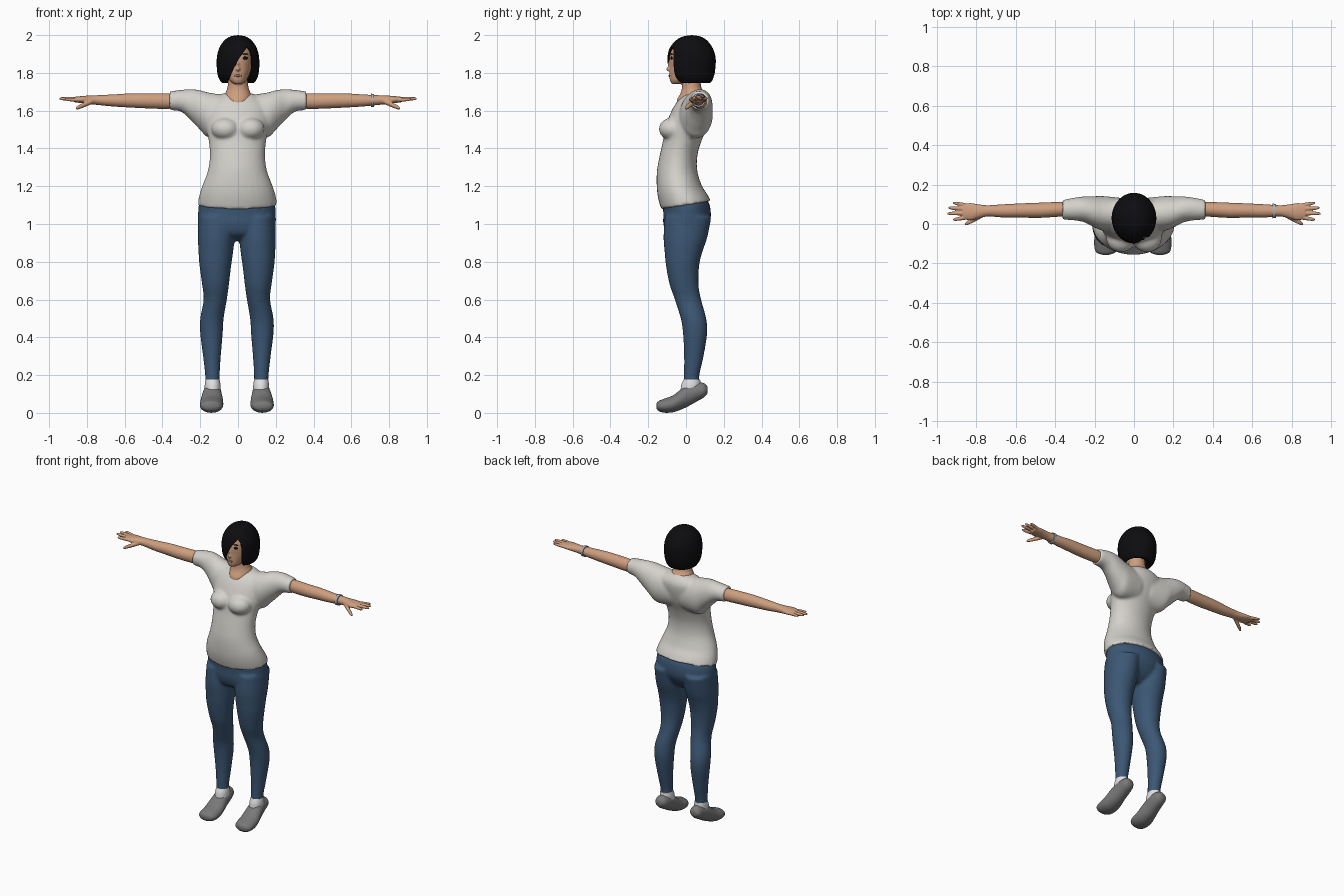
import bpy, bmesh, math
from mathutils import Matrix, Vector


def material(name, rgb):
    m = bpy.data.materials.new(name)
    m.diffuse_color = (*rgb, 1)
    return m


WHITE = material("shirt_white", (0.66, 0.64, 0.60))
DENIM = material("denim_blue", (0.045, 0.095, 0.175))
SKIN = material("skin", (0.62, 0.345, 0.21))
BLACK = material("hair_black", (0.004, 0.004, 0.005))
GREY = material("shoe_grey", (0.19, 0.19, 0.195))
SOCK = material("sock_white", (0.75, 0.75, 0.75))
LIP = material("lip_rose", (0.42, 0.17, 0.12))
STEEL = material("bracelet_silver", (0.42, 0.43, 0.46))


def spline(rings, sub):
    """Smoothly interpolate rows of numbers."""
    out = []
    for i in range(len(rings) - 1):
        p = [rings[max(0, min(len(rings) - 1, i + k))] for k in (-1, 0, 1, 2)]
        for j in range(sub):
            t = j / sub
            out.append([0.5 * (2 * b + (c - a) * t + (2 * a - 5 * b + 4 * c - d) * t * t
                               + (3 * b - a - 3 * c + d) * t ** 3) for a, b, c, d in zip(*p)])
    return out + [list(rings[-1])]


def loft(bm, rings, axis="z", n=32, sx=1, dx=0, sub=4, gap=None):
    """Rings are (position, min, max, min, max) over the two other axes."""
    rows = []
    for t, a0, a1, b0, b1 in spline(rings, sub):
        lo, hi = gap(t, (a1 - a0) / 2) if gap else (0, 2 * math.pi)
        row = []
        for i in range(n + (1 if gap else 0)):
            th = lo + (hi - lo) * i / n
            a = (a0 + a1) / 2 + (a1 - a0) / 2 * math.sin(th)
            b = (b0 + b1) / 2 - (b1 - b0) / 2 * math.cos(th)
            x, y, z = {"z": (a, b, t), "x": (t, a, b), "y": (a, t, b)}[axis]
            row.append(bm.verts.new((x * sx + dx, y, z)))
        rows.append(row)
    for r, s in zip(rows, rows[1:]):
        for i in range(n):
            j = (i + 1) if gap else (i + 1) % n
            bm.faces.new((r[i], r[j], s[j], s[i]))
    if not gap:
        bm.faces.new(rows[0])
        bm.faces.new(rows[-1])


def ball(bm, centre, size):
    bmesh.ops.create_uvsphere(bm, u_segments=24, v_segments=14, radius=1,
                              matrix=Matrix.Translation(centre) @ Matrix.Diagonal((*size, 1)))


def finish(bm, name, mat, voxel=0, smooth=3, thick=0):
    """Make the object, optionally fusing its pieces into one skin."""
    bmesh.ops.remove_doubles(bm, verts=bm.verts, dist=0.00005)
    bmesh.ops.recalc_face_normals(bm, faces=bm.faces)
    me = bpy.data.meshes.new(name)
    bm.to_mesh(me)
    bm.free()
    ob = bpy.data.objects.new(name, me)
    bpy.context.collection.objects.link(ob)
    if thick:
        m = ob.modifiers.new("thickness", "SOLIDIFY")
        m.thickness, m.offset = thick, -1
    if voxel:
        m = ob.modifiers.new("fuse", "REMESH")
        m.mode, m.voxel_size = "VOXEL", voxel
        m = ob.modifiers.new("soften", "SMOOTH")
        m.factor, m.iterations = 0.5, smooth
    if voxel or thick:
        dg = bpy.context.evaluated_depsgraph_get()
        new = bpy.data.meshes.new_from_object(ob.evaluated_get(dg))
        ob.modifiers.clear()
        ob.data = new
    ob.data.materials.clear()
    ob.data.materials.append(mat)
    ob.data.polygons.foreach_set("use_smooth", [True] * len(ob.data.polygons))
    ob.data.set_sharp_from_angle(angle=math.radians(50))
    return ob


def sym(rows):
    return [(z, -r, r, f, b) for z, r, f, b in rows]


OFF = -0.006  # the lower body sits slightly to one side

# Shirt: torso, bust and two flared sleeves fused together
bm = bmesh.new()
loft(bm, sym([(1.10, .211, -.132, .132), (1.15, .203, -.148, .112), (1.20, .187, -.155, .085),
              (1.28, .157, -.154, .06), (1.36, .146, -.14, .06), (1.44, .152, -.122, .082),
              (1.52, .168, -.108, .117), (1.60, .17, -.076, .137), (1.65, .155, -.045, .137),
              (1.685, .095, -.01, .115), (1.70, .03, .02, .09)]), dx=OFF / 2)
for s in (1, -1):
    ball(bm, (s * .066, -.072, 1.503), (.075, .072, .06))
    loft(bm, [(.04, -.04, .13, 1.46, 1.68), (.15, -.035, .141, 1.455, 1.695),
              (.20, -.018, .141, 1.498, 1.708), (.25, .008, .14, 1.55, 1.714),
              (.30, .018, .134, 1.594, 1.71), (.362, .022, .122, 1.603, 1.702)], "x", sx=s)
for v in bm.verts:  # hem rises toward the back
    if v.co.z < 1.2:
        v.co.z += .16 * v.co.y * (1.2 - v.co.z) / .1
finish(bm, "shirt", WHITE, .009, 5)

# Jeans: pelvis and two legs fused together
bm = bmesh.new()
loft(bm, sym([(.91, .06, -.04, .04), (.945, .19, -.1, .085), (1.0, .206, -.12, .122),
              (1.05, .206, -.12, .132), (1.11, .2, -.122, .122), (1.16, .17, -.11, .085)]), dx=OFF)
for s in (1, -1):
    loft(bm, [(1.04, .01, .203, -.113, .135), (.93, .012, .206, -.119, .113),
              (.85, .02, .203, -.113, .086), (.78, .03, .198, -.106, .07),
              (.68, .042, .184, -.087, .066), (.60, .053, .176, -.059, .08),
              (.50, .07, .194, -.028, .107), (.42, .075, .194, -.016, .112),
              (.30, .085, .179, -.01, .093), (.20, .091, .168, -.011, .071),
              (.165, .09, .168, -.013, .071)], sx=s, dx=OFF)
finish(bm, "jeans", DENIM, .009, 4)

# Socks and toe-down shoes
for s, side in ((1, "left"), (-1, "right")):
    bm = bmesh.new()
    loft(bm, [(.11, .086, .17, -.03, .075), (.15, .087, .17, -.024, .078),
              (.178, .092, .166, -.012, .074)], sx=s, dx=OFF)
    finish(bm, side + "_sock", SOCK)
    bm = bmesh.new()
    loft(bm, [(-.157, .125, .15, .025, .05), (-.145, .09, .184, .01, .063),
              (-.115, .075, .195, .001, .075), (-.07, .072, .195, .003, .092),
              (-.03, .074, .19, .016, .122), (.01, .08, .182, .034, .152),
              (.06, .084, .174, .062, .162), (.095, .092, .168, .082, .157),
              (.113, .108, .152, .102, .14)], "y", sx=s, dx=OFF)
    finish(bm, side + "_shoe", GREY)

# Arms with spread fingers
for s, side in ((1, "left"), (-1, "right")):
    bm = bmesh.new()
    loft(bm, [(.33, .04, .112, 1.614, 1.69), (.38, .037, .112, 1.609, 1.692),
              (.48, .031, .108, 1.612, 1.692), (.56, .032, .105, 1.616, 1.692),
              (.66, .033, .1, 1.622, 1.686), (.74, .038, .095, 1.63, 1.682),
              (.79, .028, .1, 1.635, 1.68), (.83, .018, .106, 1.64, 1.677),
              (.868, .028, .102, 1.645, 1.673)], "x", sx=s)
    fingers = [((.84, .034, 1.657), (.917, .022, 1.66), .0105),
               ((.84, .055, 1.66), (.947, .053, 1.664), .0105),
               ((.84, .076, 1.66), (.941, .082, 1.666), .0105),
               ((.84, .094, 1.658), (.919, .108, 1.666), .0095),
               ((.77, .045, 1.65), (.858, -.002, 1.612), .0135)]
    for p, q, r in fingers:
        rows = []
        for t, k in ((0, 1), (.45, 1), (.8, .85), (.95, .6), (1, .25)):
            c = Vector(p).lerp(Vector(q), t)
            rows.append((c.x, c.y - r * k, c.y + r * k, c.z - r * k, c.z + r * k))
        loft(bm, rows, "x", 12, s)
    finish(bm, side + "_arm", SKIN, .004, 2)

# Wrist bracelet
bm = bmesh.new()
loft(bm, [(.703, .029, .103, 1.619, 1.69), (.72, .03, .102, 1.62, 1.689)], "x", sub=1)
finish(bm, "bracelet", STEEL)

# Head, nose and neck
bm = bmesh.new()
loft(bm, sym([(1.742, .022, -.076, -.02), (1.76, .044, -.085, .03), (1.79, .06, -.088, .08),
              (1.83, .072, -.087, .10), (1.88, .076, -.088, .11), (1.93, .07, -.072, .10),
              (1.97, .04, -.03, .06)]))
loft(bm, sym([(1.63, .06, -.05, .08), (1.66, .068, -.047, .10), (1.69, .068, -.03, .102),
              (1.72, .056, -.022, .082), (1.78, .05, -.02, .075)]))
ball(bm, (0, -.088, 1.82), (.012, .017, .012))
ball(bm, (0, -.084, 1.842), (.008, .012, .028))
finish(bm, "head_and_neck", SKIN, .005, 3)

# Face details
bm = bmesh.new()
for s in (1, -1):
    ball(bm, (s * .036, -.0765, 1.878), (.017, .006, .008))
    ball(bm, (s * .037, -.075, 1.899), (.019, .006, .003))
finish(bm, "eyes_and_brows", BLACK)
bm = bmesh.new()
ball(bm, (0, -.087, 1.785), (.02, .005, .006))
finish(bm, "lips", LIP)

# Bob hair: a shell whose opening narrows to a side parting
EDGE = [(1.74, -.058, .058), (1.80, -.036, .07), (1.84, -.014, .074),
        (1.88, .008, .074), (1.915, .034, .066), (1.937, .05, .05)]


def face_gap(z, rx):
    z = max(z, EDGE[0][0])
    for (z0, l0, r0), (z1, l1, r1) in zip(EDGE, EDGE[1:]):
        if z <= z1:
            k = (z - z0) / (z1 - z0)
            lo, hi = (math.asin(max(-1, min(1, (p + (q - p) * k) / max(rx, .001))))
                      for p, q in ((r0, r1), (l0, l1)))
            return lo, hi + 2 * math.pi
    return .54, .54 + 2 * math.pi


bm = bmesh.new()
loft(bm, sym([(1.765, .062, -.03, .085), (1.748, .078, -.04, .118), (1.752, .09, -.056, .133),
              (1.78, .105, -.08, .147), (1.82, .112, -.093, .155), (1.88, .112, -.098, .157),
              (1.93, .1, -.087, .142), (1.97, .074, -.055, .113), (1.992, .042, -.018, .078),
              (2.0, .001, .029, .031)]), n=56, sub=5, gap=face_gap)
finish(bm, "hair", BLACK, thick=.006)
